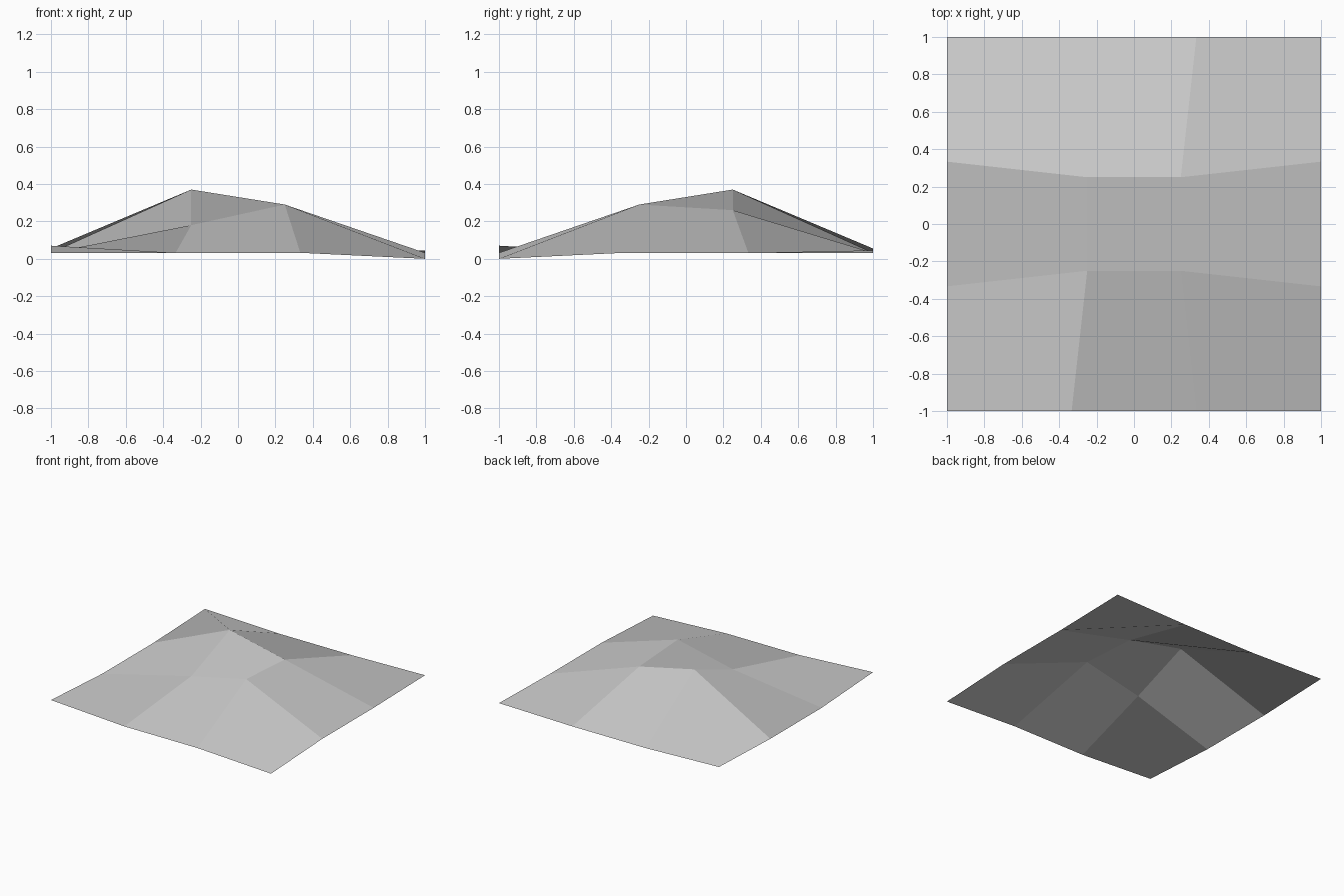
import bpy
import bmesh
from math import pi
from mathutils import Matrix

cube = bpy.data.objects.get("Cube")
if cube:
    bpy.data.objects.remove(cube, do_unlink=True)

# Single grey material
grey = bpy.data.materials.new("stone grey")
grey.use_nodes = True
colour = (0.6, 0.6, 0.6, 1.0)
grey.diffuse_color = colour
grey.node_tree.nodes["Principled BSDF"].inputs["Base Color"].default_value = colour

# Heights keyed by (right side, back side)
PEAKS = {(False, False): 0.18, (True, False): 0.29,
         (False, True): 0.37, (True, True): 0.26}
CORNERS = {(False, False): 0.07, (True, False): 0.0,
           (False, True): 0.055, (True, True): 0.045}
RIM = 0.032

# Thin three by three sheet; the quarter turn sets which way the faces fold
bm = bmesh.new()
bmesh.ops.create_grid(bm, x_segments=3, y_segments=3, size=1.0,
                      matrix=Matrix.Rotation(pi / 2, 4, "Z"))
for v in bm.verts:
    side = (v.co.x > 0, v.co.y > 0)
    edges = (abs(v.co.x) > 0.9) + (abs(v.co.y) > 0.9)
    if edges == 0:
        v.co.x *= 0.75
        v.co.y *= 0.75
        v.co.z = PEAKS[side]
    elif edges == 1:
        v.co.z = RIM
    else:
        v.co.z = CORNERS[side]
bm.normal_update()

mesh = bpy.data.meshes.new("hill_sheet")
bm.to_mesh(mesh)
bm.free()
mesh.materials.append(grey)
hill = bpy.data.objects.new("hill_sheet", mesh)
bpy.context.collection.objects.link(hill)
